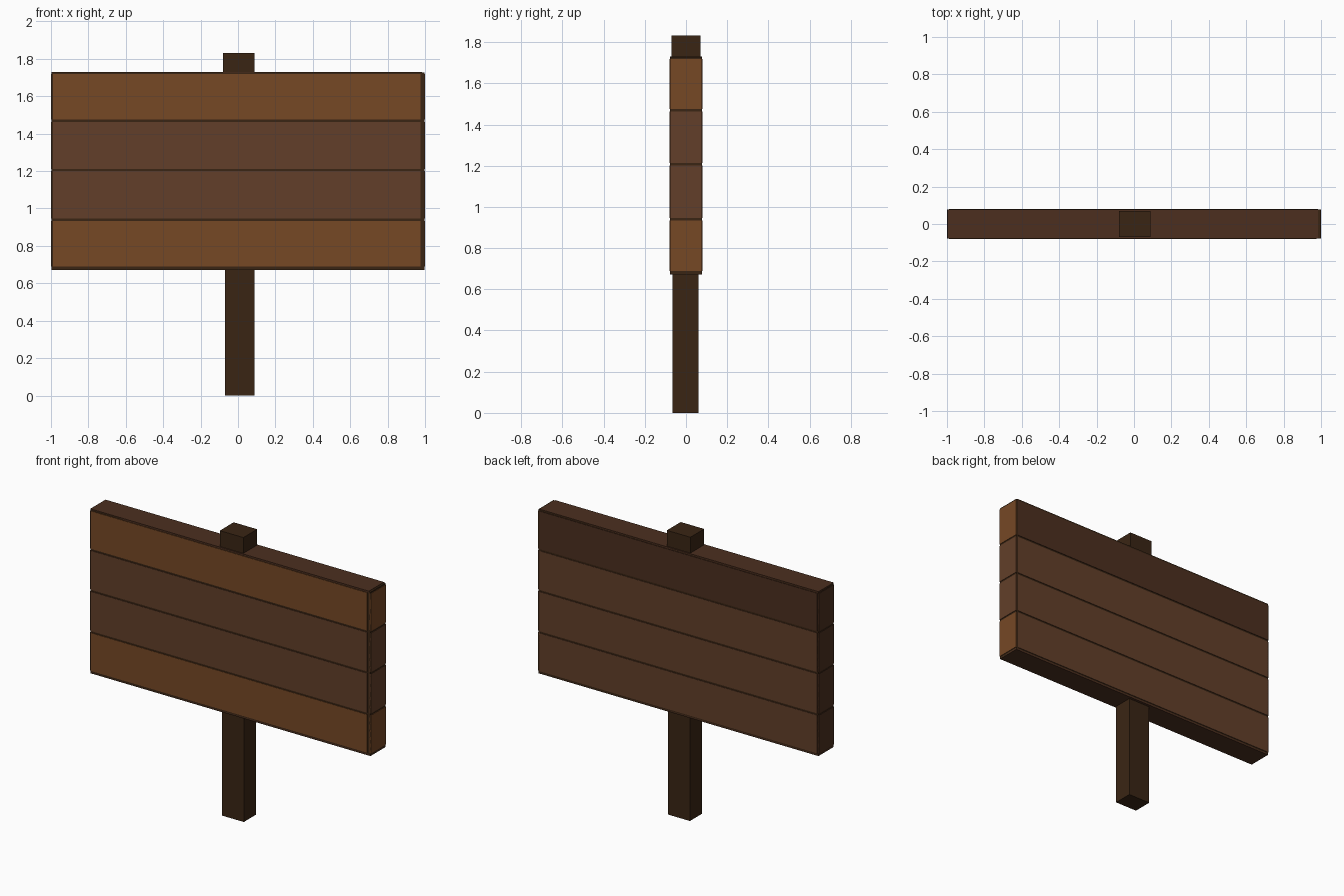
import bpy

if "Cube" in bpy.data.objects:
    bpy.data.objects.remove(bpy.data.objects["Cube"])


def material(name, rgb):
    mat = bpy.data.materials.new(name)
    lin = [((c / 255 + 0.055) / 1.055) ** 2.4 for c in rgb]
    mat.diffuse_color = (*lin, 1)
    mat.use_nodes = True
    mat.node_tree.nodes["Principled BSDF"].inputs["Base Color"].default_value = mat.diffuse_color
    return mat


light = material("light_wood", (118, 72, 37))
mid = material("mid_wood", (98, 63, 41))
deep = material("deep_wood", (76, 47, 31))
dark = material("dark_wood", (58, 37, 20))


def box(name, x, y, z, mat):
    """Axis-aligned box from (min, max) pairs."""
    bpy.ops.mesh.primitive_cube_add(
        size=1, location=[(a + b) / 2 for a, b in (x, y, z)])
    ob = bpy.context.object
    ob.name = name
    ob.scale = [b - a for a, b in (x, y, z)]
    bpy.ops.object.transform_apply(location=False, rotation=False, scale=True)
    ob.data.materials.append(mat)
    return ob


# Post below the board and its slightly wider stub above
box("lower_post", (-0.07, 0.087), (-0.065, 0.06), (0, 0.70), dark)
box("post_top", (-0.08, 0.087), (-0.07, 0.07), (1.70, 1.832), dark)

# Dark core that shows as the seams and rim
box("board_core", (-0.997, 0.997), (-0.077, 0.077), (0.675, 1.727), dark)

# Planks on all four upright faces, bottom to top
seams = [0.683, 0.94, 1.206, 1.469, 1.724]
front = [light, mid, mid, light]
back = [mid, mid, mid, deep]
t = 0.003
for i in range(4):
    z = (seams[i] + 0.006, seams[i + 1] - 0.006)
    n = i + 1
    box(f"front_plank_{n}", (-0.99, 0.975), (-0.077 - t, -0.07), z, front[i])
    box(f"back_plank_{n}", (-0.99, 0.985), (0.07, 0.077 + t), z, back[i])
    box(f"right_plank_{n}", (0.99, 0.997 + t), (-0.077, 0.077), z, front[i])
    box(f"left_plank_{n}", (-0.997 - t, -0.99), (-0.077, 0.077), z, deep)

# Boards closing the top and underside
box("top_board", (-0.997, 0.985), (-0.077, 0.077), (1.72, 1.727 + t), deep)
box("bottom_board", (-0.997, 0.997), (-0.077, 0.077), (0.675 - t, 0.682), deep)
